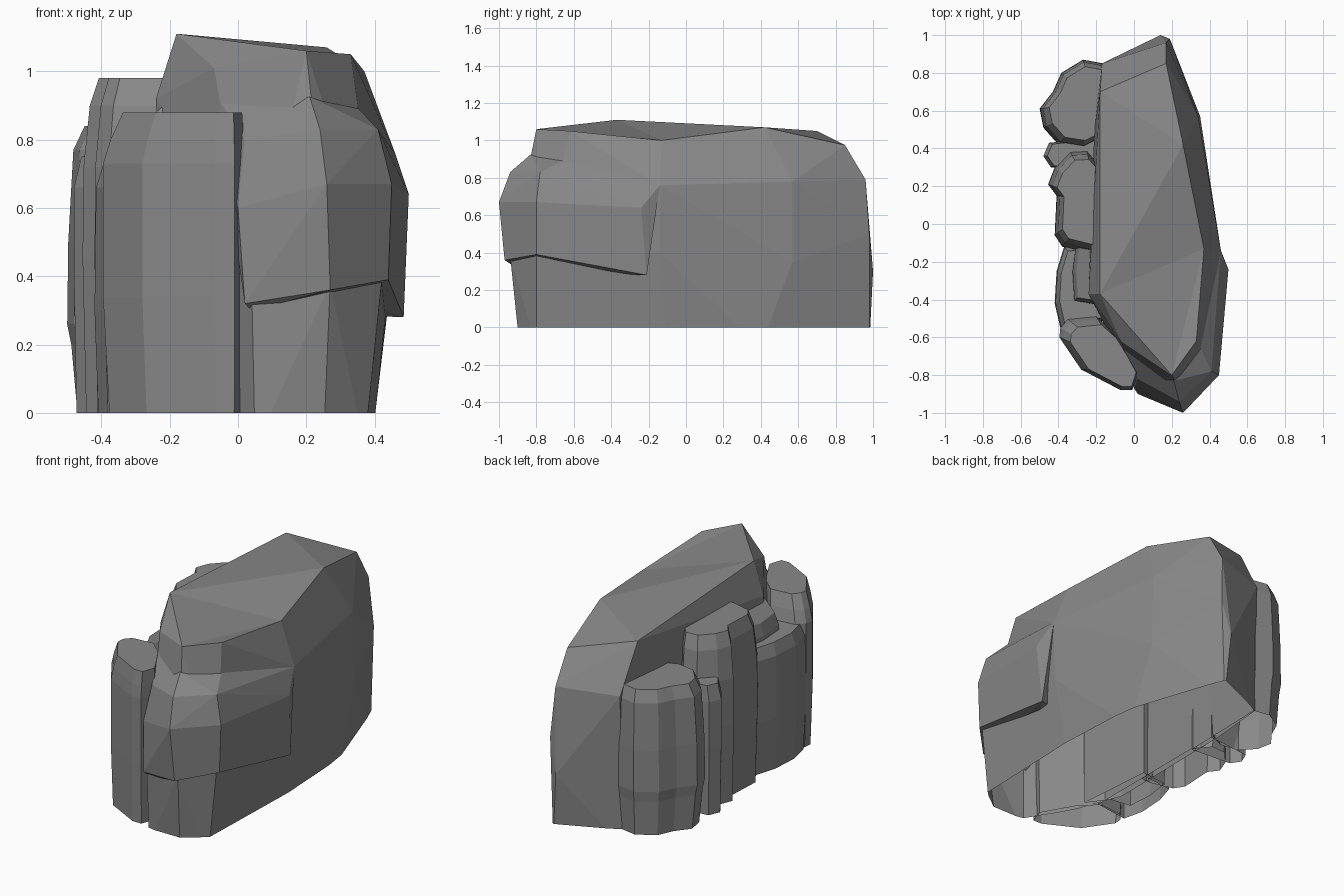
import bpy, bmesh, math

if "Cube" in bpy.data.objects:
    bpy.data.objects.remove(bpy.data.objects["Cube"])

stone = bpy.data.materials.new("grey stone")
stone.diffuse_color = (0.25, 0.25, 0.25, 1)
stone.use_nodes = True
stone.node_tree.nodes["Principled BSDF"].inputs["Base Color"].default_value = stone.diffuse_color
scene_coll = bpy.context.scene.collection


def cut_ground(bm):
    """Slice flat at z = 0, leaving the underside open."""
    bmesh.ops.bisect_plane(bm, geom=bm.verts[:] + bm.edges[:] + bm.faces[:],
                           plane_co=(0, 0, 0), plane_no=(0, 0, 1),
                           clear_inner=True)


def finish(name, bm):
    me = bpy.data.meshes.new(name)
    bm.to_mesh(me)
    bm.free()
    me.materials.append(stone)
    ob = bpy.data.objects.new(name, me)
    scene_coll.objects.link(ob)
    return ob


def boulder(name, pts, hollows=()):
    """Faceted rock around corner points; hollows (x, y, z, raise) are
    corners pressed down after the hull is made, giving dips."""
    bm = bmesh.new()
    for p in pts:
        bm.verts.new(p)
    dips = [(bm.verts.new((x, y, z + up)), z) for x, y, z, up in hollows]
    bmesh.ops.convex_hull(bm, input=bm.verts)
    for v, z in dips:
        v.co.z = z
    loose = [v for v in bm.verts if not v.link_faces]
    bmesh.ops.delete(bm, geom=loose, context='VERTS')
    bmesh.ops.dissolve_limit(bm, angle_limit=math.radians(2),
                             verts=bm.verts, edges=bm.edges)
    bmesh.ops.recalc_face_normals(bm, faces=bm.faces)
    return finish(name, bm)


def column(name, outline, profile, pivot, slope=0.0):
    """Open-bottomed rock pillar: outline scaled towards a pivot at each
    height; the cap rises by slope towards +x."""
    bm = bmesh.new()
    px, py = pivot
    rings = []
    for k, (z, s) in enumerate(profile):
        tilt = slope if k >= len(profile) - 2 else 0
        rings.append([bm.verts.new((px + (x - px) * s, py + (y - py) * s,
                                    z + tilt * (x - px)))
                      for x, y in outline])
    n = len(outline)
    for a, b in zip(rings, rings[1:]):
        for i in range(n):
            j = (i + 1) % n
            bm.faces.new((a[i], a[j], b[j], b[i]))
    cap = bm.faces.new(rings[-1])
    bmesh.ops.recalc_face_normals(bm, faces=bm.faces)
    cap.normal_update()
    if cap.normal.z < 0:
        bmesh.ops.reverse_faces(bm, faces=bm.faces)
    return finish(name, bm)


# main cliff mass
base = [(.05, -.89), (.25, -.89), (.37, -.8), (.39, -.1), (.365, .4), (.17, .98),
        (-.17, .83), (-.2, .5), (-.21, -.35), (-.1, -.65)]
body_pts = [(x, y, z) for x, y in base for z in (-.1, 0)] + [
    (.04, -.9, .38), (.27, -.94, .38), (.42, -.8, .38), (.45, -.14, .4),
    (.35, .57, .35), (.19, .98, .5), (.14, 1.0, .3),
    (.46, -.14, .76), (.34, .57, .78), (.17, .96, .79),
    (-.17, .85, .78), (-.21, .5, .8), (-.24, -.37, .92),
    (-.18, -.37, 1.11), (.2, -.8, 1.06), (.33, -.62, 1.05),
    (.26, .42, 1.07), (.17, .85, .975), (-.18, .7, 1.05)]
cliff = boulder("cliff", body_pts,
                [(.37, -.13, 1.0, .07), (-.07, -.62, 1.01, .07)])

# overhanging lump at the front right corner, fused into the cliff
lump = boulder("front_overhang", [
    (.04, -.88, .30), (.02, -.9, .32), (.27, -.97, .36), (.44, -.8, .39),
    (.485, -.21, .28), (.0, -.87, .6), (.26, -1, .67), (.45, -.8, .67),
    (.5, -.24, .64), (.46, -.14, .76), (.24, -.94, .83), (.02, -.82, .8),
    (.41, -.78, .83), (.21, -.83, .925), (.34, -.63, .905), (-.07, -.62, .94),
    (.2, -.3, .32), (.2, -.3, .88), (.05, -.6, .36)])
mod = cliff.modifiers.new("fuse", 'BOOLEAN')
mod.operation = 'UNION'
mod.object = lump
mod.solver = 'EXACT'
dg = bpy.context.evaluated_depsgraph_get()
fused = bpy.data.meshes.new_from_object(cliff.evaluated_get(dg))
cliff.modifiers.clear()
bm = bmesh.new()
bm.from_mesh(fused)
cut_ground(bm)
bm.to_mesh(fused)
bm.free()
fused.materials.clear()
fused.materials.append(stone)
for p in fused.polygons:
    p.material_index = 0
cliff.data = fused
bpy.data.objects.remove(lump)

# pillars along the left side, front to back
column("front_pillar",
       [(-.395, -.6), (-.28, -.77), (-.07, -.88), (-.01, -.88), (.02, -.79),
        (-.03, -.70), (-.1, -.58), (-.2, -.49), (-.35, -.505), (-.39, -.55)],
       [(0, .95), (.34, 1), (.73, 1), (.80, .94), (.88, .84)], (-.03, -.76))
column("low_pillar",
       [(-.17, -.1), (-.37, -.12), (-.41, -.25), (-.42, -.42), (-.39, -.55),
        (-.17, -.52)],
       [(0, .95), (.3, 1), (.66, .98), (.73, .88)], (-.2, -.32))
column("inner_pillar",
       [(-.14, -.08), (-.31, -.1), (-.33, -.25), (-.32, -.41), (-.19, -.43),
        (-.1, -.55)],
       [(0, .98), (.5, 1), (.88, .97), (.95, .86)], (-.16, -.27), .75)
column("middle_pillar",
       [(-.17, -.15), (-.24, -.155), (-.38, -.12), (-.42, -.06), (-.41, .15),
        (-.455, .21), (-.42, .30), (-.34, .385), (-.25, .39), (-.17, .3)],
       [(0, .96), (.45, 1), (.72, .99), (.9, .92), (.98, .82)], (-.19, .12))
column("small_pillar",
       [(-.17, .28), (-.44, .30), (-.48, .36), (-.45, .43), (-.17, .46)],
       [(0, .96), (.4, 1), (.66, 1), (.75, .88)], (-.3, .37))
column("back_pillar",
       [(-.17, .45), (-.27, .40), (-.40, .42), (-.48, .51), (-.50, .61),
        (-.43, .70), (-.385, .80), (-.27, .87), (-.16, .85)],
       [(0, .9), (.2, .96), (.26, 1), (.5, .99), (.77, .94), (.84, .83)],
       (-.2, .65))
